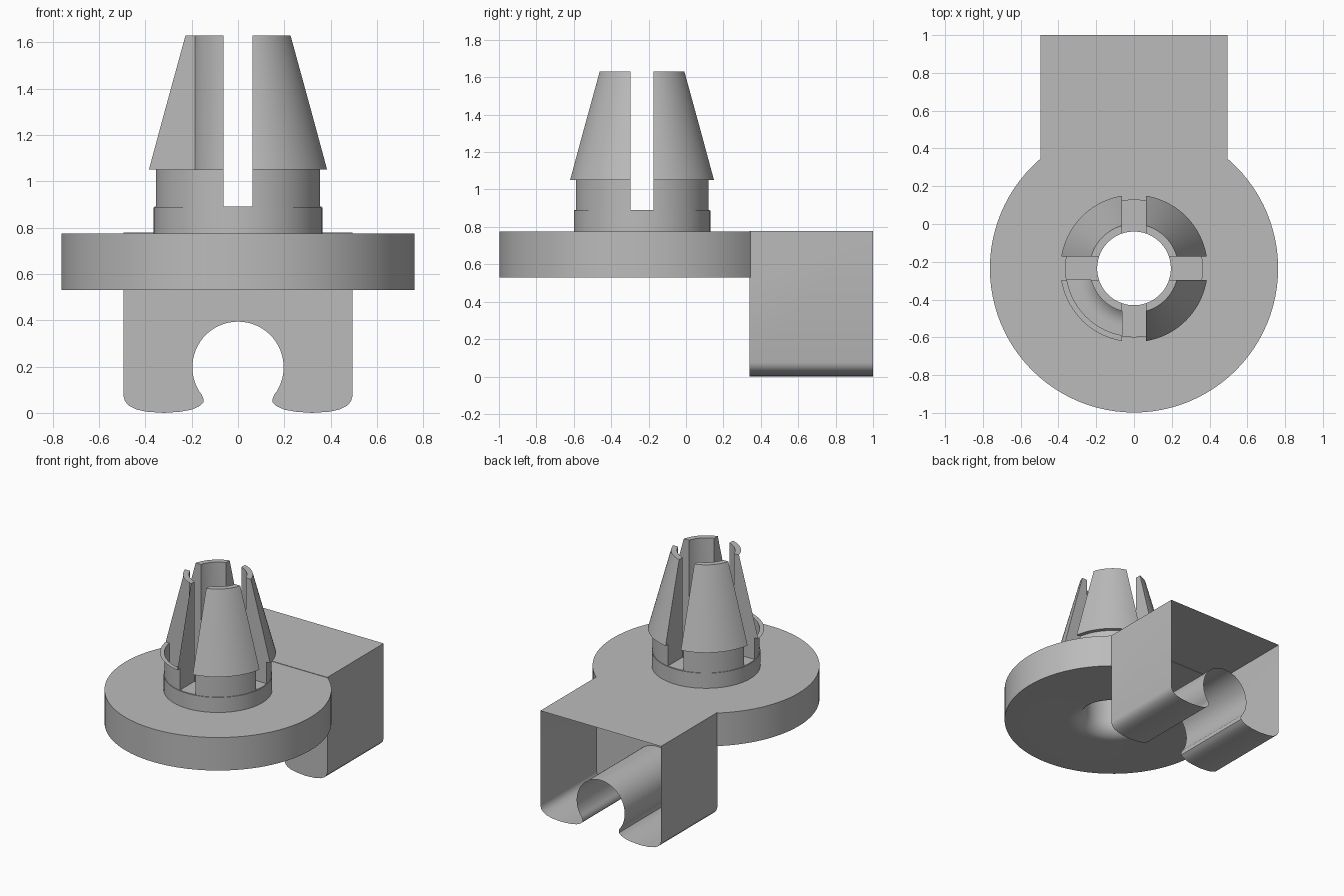
import bpy, bmesh, math
from mathutils import Matrix, Vector

if "Cube" in bpy.data.objects:
    bpy.data.objects.remove(bpy.data.objects["Cube"])

CY = -0.235          # axis of the round parts
BACK = 1.0           # open end of the cable block
SLOT_Z = 0.89

grey = bpy.data.materials.new("plain grey")
grey.use_nodes = True
grey.diffuse_color = (0.5, 0.5, 0.5, 1)
grey.node_tree.nodes["Principled BSDF"].inputs["Base Color"].default_value = (0.5, 0.5, 0.5, 1)


def add_object(name, bm):
    bmesh.ops.remove_doubles(bm, verts=bm.verts, dist=1e-5)
    bmesh.ops.recalc_face_normals(bm, faces=bm.faces)
    mesh = bpy.data.meshes.new(name)
    bm.to_mesh(mesh)
    bm.free()
    mesh.materials.append(grey)
    obj = bpy.data.objects.new(name, mesh)
    bpy.context.collection.objects.link(obj)
    return obj


def revolve(name, profile, steps=96):
    bm = bmesh.new()
    verts = [bm.verts.new((r, CY, z)) for r, z in profile]
    edges = [bm.edges.new((v, verts[i - 1])) for i, v in enumerate(verts)]
    bmesh.ops.spin(bm, geom=verts + edges, cent=(0, CY, 0), axis=(0, 0, 1),
                   angle=math.tau, steps=steps)
    return add_object(name, bm)


def extrude_y(name, outline, y0, y1):
    bm = bmesh.new()
    face = bm.faces.new([bm.verts.new((x, y0, z)) for x, z in outline])
    out = bmesh.ops.extrude_face_region(bm, geom=[face])
    moved = [g for g in out["geom"] if isinstance(g, bmesh.types.BMVert)]
    bmesh.ops.translate(bm, verts=moved, vec=(0, y1 - y0, 0))
    return add_object(name, bm)


def box(name, size, centre):
    bm = bmesh.new()
    bmesh.ops.create_cube(bm, size=1, matrix=Matrix.Translation(centre) @ Matrix.Diagonal((*size, 1)))
    return add_object(name, bm)


def combine(target, other, operation):
    mod = target.modifiers.new("cut", "BOOLEAN")
    mod.object, mod.operation, mod.solver = other, operation, "EXACT"
    bpy.context.view_layer.objects.active = target
    bpy.ops.object.modifier_apply(modifier=mod.name)
    bpy.data.objects.remove(other)


# Flange, collar and barbed cone, with a bore that flares at the bottom
bore, flare = 0.195, 0.115
arc = [math.radians(a) for a in range(0, 91, 10)]
profile = [(bore + flare * (1 - math.sin(a)), 0.53 + flare * (1 - math.cos(a))) for a in arc]
profile += [(bore, 1.63), (0.235, 1.63), (0.39, 1.05), (0.36, 1.05), (0.36, SLOT_Z - 0.003),
            (0.365, SLOT_Z - 0.003), (0.365, 0.775), (0.763, 0.775), (0.763, 0.53)]
body = revolve("clip_body", profile)

# Crossed slots split the cone into four prongs
for size in ((0.125, 1, 1), (1, 0.125, 1)):
    combine(body, box("slot", size, Vector((0, CY, SLOT_Z + 0.5))), "DIFFERENCE")

# Cable block: half of its outline, mirrored
half = [(0.495, 0.778), (0.495, 0.075), (0.488, 0.05), (0.47, 0.03), (0.44, 0.015),
        (0.395, 0.005), (0.32, 0), (0.25, 0.005), (0.2, 0.014), (0.168, 0.028),
        (0.15, 0.045), (0.149, 0.06), (0.157, 0.08)]
for i in range(21):
    a = math.radians(-32 + 122 * i / 20)
    half.append((0.197 * math.cos(a), 0.197 + 0.197 * math.sin(a)))
half[-1] = (0, 0.394)
outline = half + [(-x, z) for x, z in reversed(half[:-1])]
combine(body, extrude_y("cable_block", outline, 0.34, BACK), "UNION")

# Open the back of the block and the outer skin of one prong
bm = bmesh.new()
bm.from_mesh(body.data)
gone = []
for f in bm.faces:
    c, n = f.calc_center_median(), f.normal
    open_back = n.y > 0.9 and c.y > BACK - 0.01
    bare_prong = 1.06 < c.z < 1.62 and 0.1 < n.z < 0.5 and c.x < 0 and c.y < CY
    if open_back or bare_prong:
        gone.append(f)
bmesh.ops.delete(bm, geom=gone, context="FACES")
bm.to_mesh(body.data)
bm.free()

bpy.ops.object.select_all(action="DESELECT")
body.select_set(True)
bpy.context.view_layer.objects.active = body
bpy.ops.object.shade_smooth_by_angle(angle=math.radians(30))
